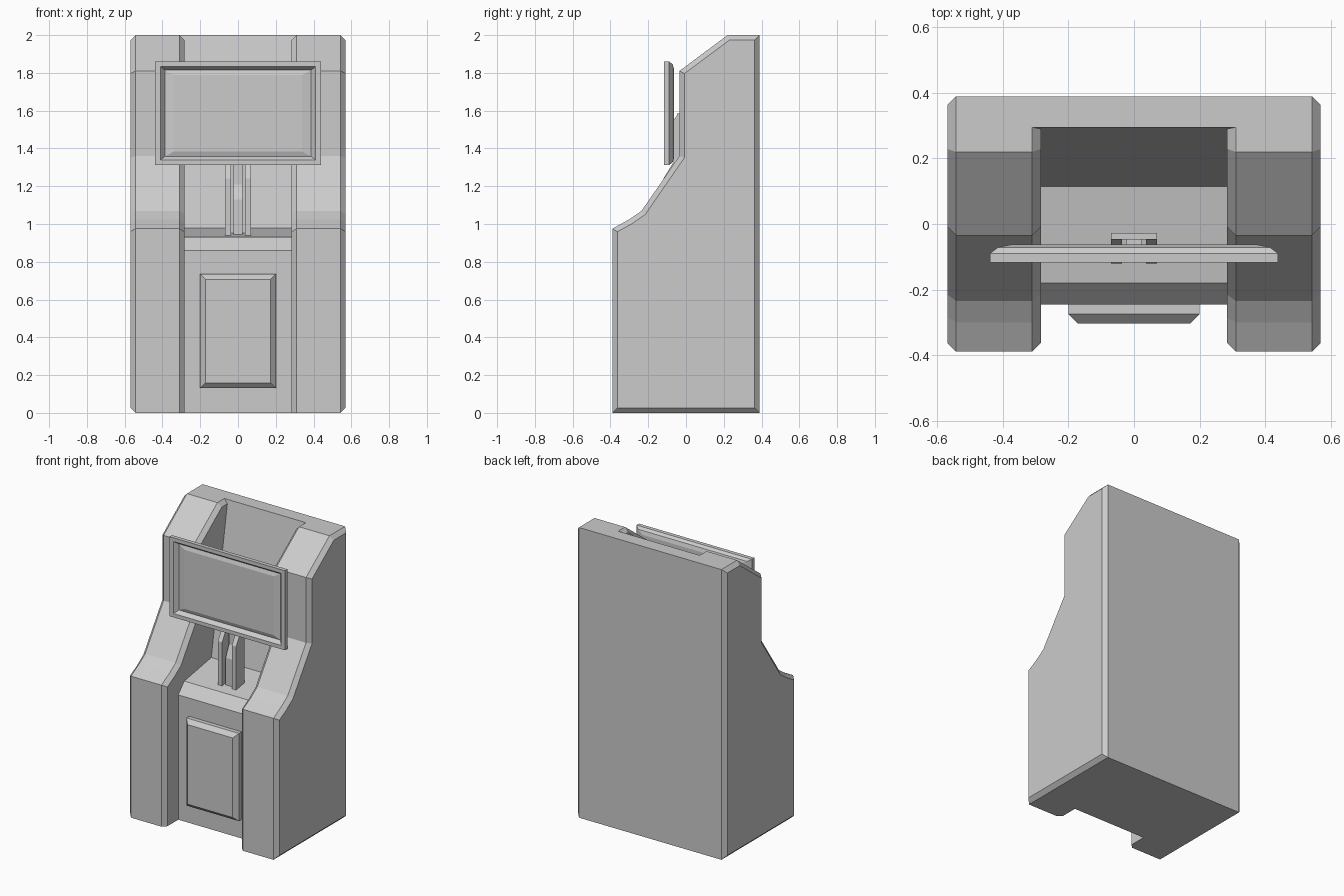
import bpy
import bmesh
from mathutils import Vector

if "Cube" in bpy.data.objects:
    bpy.data.objects.remove(bpy.data.objects["Cube"])


def loft(name, rings, cap_end=True):
    """Skin a series of equal-length point rings and cap both ends."""
    bm = bmesh.new()
    rows = [[bm.verts.new(p) for p in ring] for ring in rings]
    n = len(rows[0])
    for a, b in zip(rows, rows[1:]):
        for i in range(n):
            j = (i + 1) % n
            bm.faces.new((a[i], a[j], b[j], b[i]))
    bm.faces.new(rows[0][::-1])
    bm.faces.new(rows[-1])
    bmesh.ops.recalc_face_normals(bm, faces=bm.faces)
    mesh = bpy.data.meshes.new(name)
    bm.to_mesh(mesh)
    bm.free()
    obj = bpy.data.objects.new(name, mesh)
    bpy.context.collection.objects.link(obj)
    return obj


def mirror(obj):
    obj.modifiers.new("mirror", 'MIRROR').use_axis = (True, False, False)


def inset(profile, d):
    """Offset a counter-clockwise outline inward by d."""
    pts = [Vector(p) for p in profile]
    out = []
    for i, p in enumerate(pts):
        e1 = (p - pts[i - 1]).normalized()
        e2 = (pts[(i + 1) % len(pts)] - p).normalized()
        n1, n2 = Vector((-e1.y, e1.x)), Vector((-e2.y, e2.x))
        out.append(p + (n1 + n2) * d / (1 + n1.dot(n2)))
    return out


def at_x(profile, x):
    return [(x, y, z) for y, z in profile]


def extrude_x(name, profile, x0, x1):
    return loft(name, [at_x(profile, x0), at_x(profile, x1)])


def rect(hx, hz, y, cz):
    return [(-hx, y, cz - hz), (hx, y, cz - hz), (hx, y, cz + hz), (-hx, y, cz + hz)]


# Chamfered cabinet sides
side = [(-0.39, 0), (0.39, 0), (0.39, 2), (0.22, 2), (-0.035, 1.81),
        (-0.035, 1.36), (-0.235, 1.07), (-0.30, 1.025), (-0.39, 0.975)]
small = inset(side, 0.027)
inner = [tuple(p) for p in small]
inner[0] = (inner[0][0], 0)
inner[1] = (0.39, 0)
inner[2] = (0.39, inner[2][1])
mirror(loft("cabinet_side", [at_x(inner, 0.284), at_x(side, 0.311),
                             at_x(side, 0.543), at_x(small, 0.57)]))

# Centre body with shelf and leaning back wall
body = [(-0.245, 0), (0.39, 0), (0.39, 2), (0.295, 2), (0.115, 0.98),
        (-0.18, 0.93), (-0.245, 0.86)]
extrude_x("centre_body", body, -0.311, 0.311)

# Raised front door
loft("front_door", [rect(0.20, 0.302, -0.24, 0.433), rect(0.20, 0.302, -0.275, 0.433),
                    rect(0.172, 0.274, -0.303, 0.433)])

# Screen: chamfered back, rim, recess and display
cz = 1.586
loft("screen", [rect(0.375, 0.235, -0.063, cz), rect(0.415, 0.26, -0.071, cz),
                rect(0.44, 0.274, -0.09, cz), rect(0.44, 0.274, -0.117, cz),
                rect(0.41, 0.248, -0.117, cz), rect(0.387, 0.228, -0.09, cz),
                rect(0.34, 0.203, -0.099, cz)])

# Stand: two cheeks, a back plate and an inner rail
cheek = [(-0.12, 0.93), (-0.03, 0.93), (-0.03, 1.585), (-0.042, 1.585),
         (-0.065, 1.55), (-0.065, 1.33), (-0.12, 1.24)]
mirror(extrude_x("stand_cheek", cheek, 0.037, 0.07))
plate = [(-0.048, 0.94), (-0.028, 0.94), (-0.028, 1.585), (-0.048, 1.585)]
extrude_x("stand_back_plate", plate, -0.07, 0.07)
rail = [(-0.10, 0.93), (-0.04, 0.93), (-0.04, 1.45), (-0.065, 1.45),
        (-0.065, 1.21), (-0.10, 1.13)]
extrude_x("stand_rail", rail, -0.024, 0.024)
